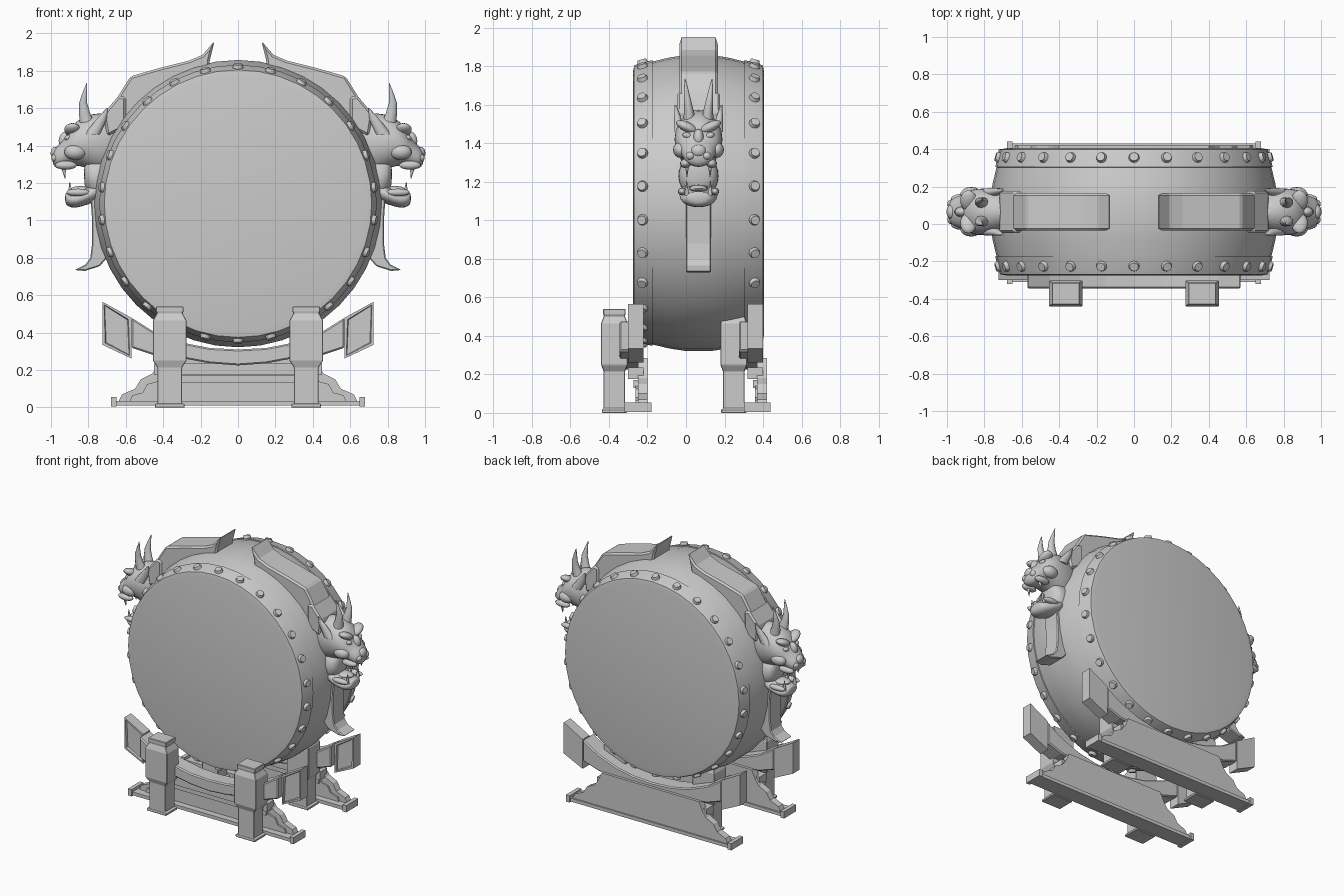
import bpy, bmesh, math
from mathutils import Matrix, Vector

cube = bpy.data.objects.get("Cube")
if cube:
    bpy.data.objects.remove(cube)

grey = bpy.data.materials.new("plain_grey")
grey.use_nodes = True
grey.diffuse_color = (0.6, 0.6, 0.6, 1)
grey.node_tree.nodes["Principled BSDF"].inputs["Base Color"].default_value = (0.6, 0.6, 0.6, 1)

MID = 0.065          # drum and dragon centre in y
AXIS_Z = 1.09        # drum axis height


def finish(name, bm, mirror=False, bevel=0, smooth=None, subdiv=0):
    bmesh.ops.recalc_face_normals(bm, faces=bm.faces)
    me = bpy.data.meshes.new(name)
    bm.to_mesh(me)
    bm.free()
    me.materials.append(grey)
    ob = bpy.data.objects.new(name, me)
    bpy.context.collection.objects.link(ob)
    if smooth:
        bpy.ops.object.select_all(action='DESELECT')
        ob.select_set(True)
        bpy.context.view_layer.objects.active = ob
        bpy.ops.object.shade_smooth_by_angle(angle=math.radians(smooth))
    if bevel:
        mod = ob.modifiers.new("Bevel", 'BEVEL')
        mod.width, mod.segments = bevel, 1
    if subdiv:
        ob.modifiers.new("Subdivision", 'SUBSURF').levels = subdiv
    if mirror:
        ob.modifiers.new("Mirror", 'MIRROR').use_mirror_merge = False
    return ob


def plate(name, pts, y0, y1, inset=0, **kw):
    """Extrude an x-z outline from y0 (front) to y1, optionally with a recessed front."""
    bm = bmesh.new()
    front = bm.faces.new([bm.verts.new((x, y0, z)) for x, z in pts])
    back = bmesh.ops.extrude_face_region(bm, geom=[front])
    moved = [v for v in back["geom"] if isinstance(v, bmesh.types.BMVert)]
    bmesh.ops.translate(bm, verts=moved, vec=(0, y1 - y0, 0))
    bmesh.ops.recalc_face_normals(bm, faces=bm.faces)
    if inset:
        face = min(bm.faces, key=lambda f: f.calc_center_median().y)
        bmesh.ops.inset_region(bm, faces=[face], thickness=inset)
        bmesh.ops.inset_region(bm, faces=[face], thickness=0.006, depth=-0.014)
    return finish(name, bm, **kw)


def both(half):
    """Complete a right-hand outline with its mirror image."""
    return half + [(-x, z) for x, z in reversed(half) if x > 0]


def loft(name, sections, axis='x', sides=12, **kw):
    """Skin elliptical rings (x, y, z, half size a, half size b) across the x or z axis."""
    bm = bmesh.new()
    rings = []
    for x, y, z, a, b in sections:
        ring = []
        for i in range(sides):
            t = math.tau * (i + 0.5) / sides
            c, s = a * math.cos(t), b * math.sin(t)
            p = (x, MID + y + c, z + s) if axis == 'x' else (x + c, MID + y + s, z)
            ring.append(bm.verts.new(p))
        rings.append(ring)
    for r0, r1 in zip(rings, rings[1:]):
        for i in range(sides):
            j = (i + 1) % sides
            bm.faces.new((r0[i], r0[j], r1[j], r1[i]))
    bm.faces.new(rings[0])
    bm.faces.new(rings[-1])
    return finish(name, bm, mirror=True, smooth=kw.pop("smooth", 60), **kw)


def blob(name, centre, size, tilt=0):
    bm = bmesh.new()
    m = (Matrix.Translation(Vector(centre) + Vector((0, MID, 0)))
         @ Matrix.Rotation(tilt, 4, 'X') @ Matrix.Diagonal((*size, 1)))
    bmesh.ops.create_uvsphere(bm, u_segments=14, v_segments=8, radius=1, matrix=m)
    return finish(name, bm, mirror=True, smooth=60)


# Drum barrel, turned about the y axis
bm = bmesh.new()
half = [(0.34, 0.682), (0.334, 0.715), (0.315, 0.722), (0.24, 0.742),
        (0.238, 0.735), (0.15, 0.756), (0.07, 0.768)]
profile = [(-d, r) for d, r in half] + [(d, r) for d, r in reversed(half)]
verts = [bm.verts.new((0, MID + d, AXIS_Z + r)) for d, r in profile]
edges = [bm.edges.new(p) for p in zip(verts, verts[1:])]
bmesh.ops.spin(bm, geom=verts + edges, cent=(0, MID, AXIS_Z), axis=(0, 1, 0),
               angle=math.tau, steps=40)
bmesh.ops.remove_doubles(bm, verts=bm.verts, dist=0.0005)
bmesh.ops.holes_fill(bm, edges=[e for e in bm.edges if e.is_boundary], sides=0)
finish("drum", bm, smooth=25)

# Domed rivets around both rims
bm = bmesh.new()
for side in (-1, 1):
    for k in range(26):
        m = (Matrix.Translation((0, MID, AXIS_Z)) @ Matrix.Rotation(math.tau * k / 26, 4, 'Y')
             @ Matrix.Translation((0, side * 0.292, 0.733)) @ Matrix.Rotation(-side * 0.27, 4, 'X'))
        bmesh.ops.create_cone(bm, cap_ends=True, segments=12, radius1=0.031, radius2=0.023,
                              depth=0.026, matrix=m)
finish("rivets", bm, smooth=25)

# Front and back stands are identical, shifted in depth
for label, dy in (("front", 0), ("back", 0.62)):
    y = lambda v: v + dy

    top = [(0, 0.31), (0.15, 0.318), (0.29, 0.345), (0.45, 0.405), (0.57, 0.48)]
    low = [(0.57, 0.32), (0.45, 0.28), (0.29, 0.262), (0.15, 0.236), (0, 0.225)]
    plate(label + "_cradle_beam", both(top + low), y(-0.345), y(-0.22), bevel=0.008)
    plate(label + "_cradle_end", [(0.57, 0.48), (0.725, 0.565), (0.725, 0.335), (0.57, 0.262)],
          y(-0.30), y(-0.22), inset=0.018, mirror=True)

    # Stepped trestle with scalloped shoulders
    shoulder = [(0.64, 0.03), (0.62, 0.07), (0.55, 0.10), (0.52, 0.15), (0.46, 0.18),
                (0.43, 0.22), (0.40, 0.285)]
    plate(label + "_trestle", both(shoulder), y(-0.25), y(-0.20))
    arch = [(0.58, 0.03), (0.565, 0.065), (0.51, 0.08), (0.485, 0.125), (0.43, 0.14), (0.41, 0.17)]
    plate(label + "_trestle_moulding", both(arch), y(-0.262), y(-0.25))
    plate(label + "_rail", both([(0.45, 0.175), (0.45, 0.235)]), y(-0.30), y(-0.22))
    plate(label + "_lower_rail", both([(0.42, 0.13), (0.42, 0.17)]), y(-0.272), y(-0.25))

    # Base plank with end blocks
    plate(label + "_base_plank", both([(0.66, 0.01), (0.66, 0.035)]), y(-0.31), y(-0.19))
    plate(label + "_base_end", [(0.65, 0.005), (0.68, 0.005), (0.68, 0.055), (0.65, 0.055)],
          y(-0.32), y(-0.18), mirror=True)

    # Square post with flared head: height, half width, half depth
    bm = bmesh.new()
    prev = None
    for z, a, b in [(0, 0.08, 0.065), (0.018, 0.08, 0.065), (0.022, 0.066, 0.056),
                    (0.215, 0.066, 0.056), (0.25, 0.09, 0.069), (0.465, 0.09, 0.069),
                    (0.505, 0.068, 0.054), (0.51, 0.073, 0.058), (0.54, 0.073, 0.058)]:
        ring = [bm.verts.new((0.365 + a * u, y(-0.372) + b * v, z))
                for u, v in ((-1, -1), (1, -1), (1, 1), (-1, 1))]
        if prev:
            for i in range(4):
                j = (i + 1) % 4
                bm.faces.new((prev[i], prev[j], ring[j], ring[i]))
        else:
            bm.faces.new(ring)
        prev = ring
    bm.faces.new(prev)
    finish(label + "_post", bm, mirror=True, bevel=0.004)

# Mane sweeping over the drum
arc = [(0.745 * math.sin(math.radians(a)), AXIS_Z + 0.745 * math.cos(math.radians(a)))
       for a in range(60, 11, -8)]
plate("mane", [(0.125, 1.96), (0.19, 1.885), (0.26, 1.855), (0.42, 1.815), (0.575, 1.77),
               (0.625, 1.69), (0.68, 1.60)] + arc + [(0.15, 1.86)],
      MID - 0.1, MID + 0.1, mirror=True, bevel=0.012)
plate("mane_collar", [(0.60, 1.66), (0.64, 1.665), (0.72, 1.57), (0.70, 1.45), (0.60, 1.50)],
      MID - 0.112, MID + 0.112, mirror=True, bevel=0.012)

# Tail hanging below the jaw with a curled end
plate("tail", [(0.70, 1.16), (0.79, 1.14), (0.78, 1.0), (0.78, 0.88), (0.79, 0.80), (0.815, 0.765),
               (0.875, 0.735), (0.82, 0.73), (0.74, 0.755), (0.70, 0.80), (0.67, 0.92)],
      MID - 0.065, MID + 0.065, mirror=True, bevel=0.006)

# Dragon skull, throat and lower jaw
loft("dragon_skull", [(0.60, 0, 1.42, 0.08, 0.13), (0.70, 0, 1.41, 0.115, 0.17),
                      (0.78, 0, 1.42, 0.128, 0.155), (0.84, 0, 1.42, 0.128, 0.13),
                      (0.895, 0, 1.40, 0.112, 0.108), (0.925, 0, 1.36, 0.088, 0.08),
                      (0.965, 0, 1.335, 0.08, 0.065), (0.995, 0, 1.335, 0.05, 0.035)],
     sides=16, subdiv=1)
loft("throat", [(0.66, 0, 1.25, 0.09, 0.15), (0.75, 0, 1.22, 0.115, 0.13),
                (0.80, 0, 1.24, 0.10, 0.10), (0.825, 0, 1.25, 0.06, 0.07)], subdiv=1)
loft("lower_jaw", [(0.72, 0, 1.17, 0.10, 0.06), (0.80, 0, 1.135, 0.108, 0.05),
                   (0.87, 0, 1.105, 0.095, 0.045), (0.915, 0, 1.115, 0.07, 0.04),
                   (0.925, 0, 1.12, 0.045, 0.025)], subdiv=1)
blob("tongue", (0.83, 0, 1.165), (0.07, 0.05, 0.02))
blob("nose", (0.975, 0, 1.36), (0.028, 0.04, 0.034))
blob("nose_bridge", (0.92, 0, 1.425), (0.04, 0.028, 0.05))

# Paired features on both sides of each face
for side, s in (("left", 1), ("right", -1)):
    blob(side + "_brow", (0.885, s * 0.06, 1.485), (0.045, 0.062, 0.026), s * 0.45)
    blob(side + "_eye", (0.908, s * 0.058, 1.44), (0.02, 0.026, 0.016), s * 0.3)
    blob(side + "_nostril", (0.975, s * 0.042, 1.335), (0.024, 0.024, 0.022))
    blob(side + "_cheek", (0.87, s * 0.092, 1.365), (0.06, 0.04, 0.042), -s * 0.4)
    blob(side + "_lip", (0.92, s * 0.068, 1.295), (0.06, 0.028, 0.024))
    blob(side + "_jaw_lip", (0.855, s * 0.085, 1.15), (0.065, 0.022, 0.02))
    loft(side + "_horn", [(0.80, s * 0.045, 1.50, 0.045, 0.035), (0.82, s * 0.05, 1.57, 0.032, 0.025),
                          (0.828, s * 0.058, 1.63, 0.022, 0.018), (0.818, s * 0.065, 1.69, 0.011, 0.01),
                          (0.808, s * 0.07, 1.735, 0.002, 0.002)], axis='z', sides=10)
    loft(side + "_ear", [(0.78, s * 0.10, 1.46, 0.045, 0.028), (0.73, s * 0.11, 1.54, 0.03, 0.018),
                         (0.70, s * 0.12, 1.60, 0.004, 0.004)], axis='z', sides=8)
    loft(side + "_upper_fang", [(0.935, s * 0.06, 1.30, 0.018, 0.014),
                                (0.925, s * 0.06, 1.225, 0.002, 0.002)], axis='z', sides=8)
    loft(side + "_lower_fang", [(0.895, s * 0.06, 1.13, 0.016, 0.013),
                                (0.90, s * 0.062, 1.205, 0.002, 0.002)], axis='z', sides=8)
